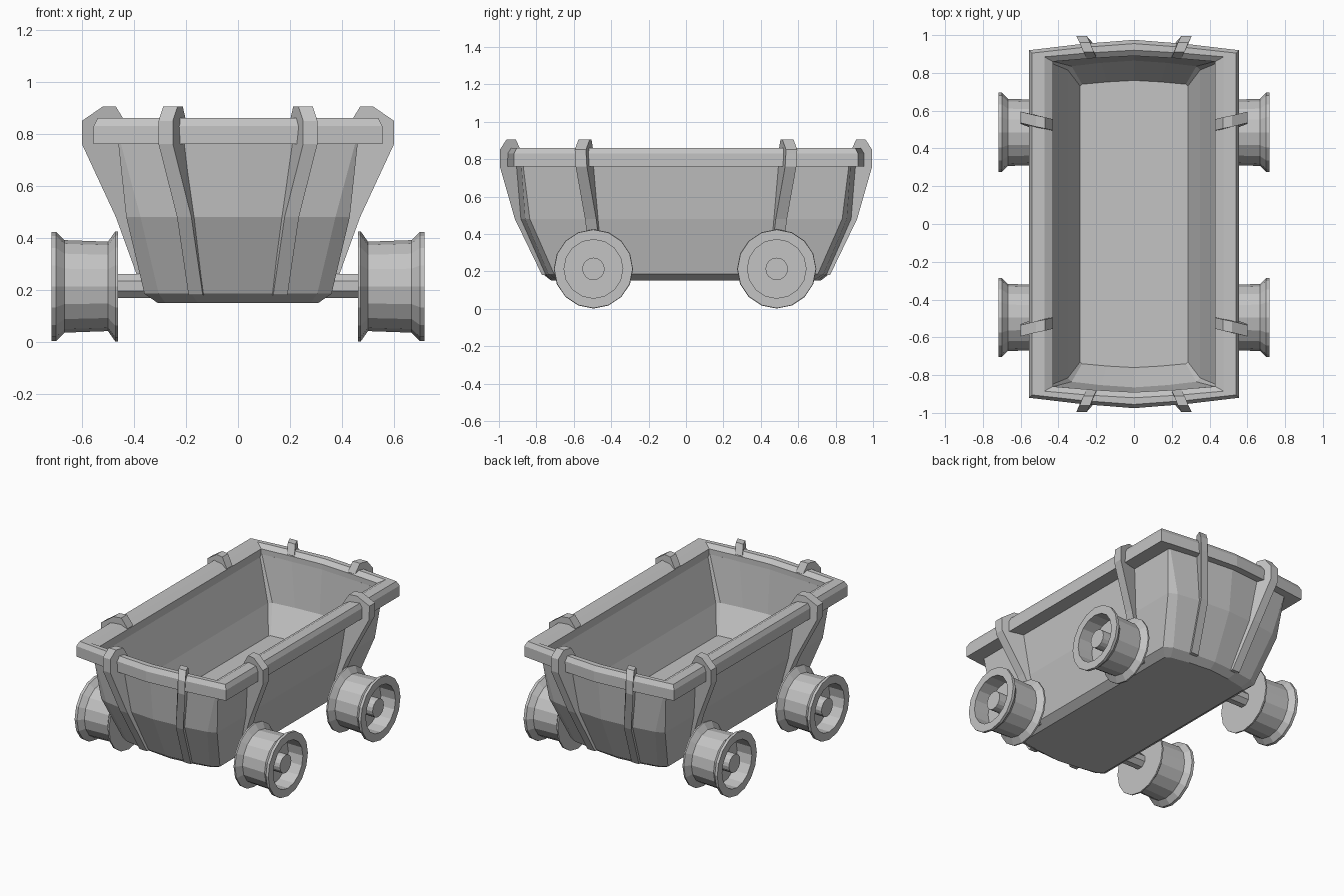
import bpy
import bmesh
from math import cos, sin, tau

if "Cube" in bpy.data.objects:
    bpy.data.objects.remove(bpy.data.objects["Cube"], do_unlink=True)

GREY = (0.55, 0.55, 0.55, 1)
mat = bpy.data.materials.new("plain_grey")
mat.use_nodes = True
mat.diffuse_color = GREY
mat.node_tree.nodes["Principled BSDF"].inputs["Base Color"].default_value = GREY


def loft(name, rings, closed=False):
    """Bridge rings of equal length; cap both ends or join last to first."""
    bm = bmesh.new()
    loops = [[bm.verts.new(p) for p in ring] for ring in rings]
    pairs = list(zip(loops, loops[1:]))
    if closed:
        pairs.append((loops[-1], loops[0]))
    else:
        bm.faces.new(loops[0])
        bm.faces.new(loops[-1])
    n = len(loops[0])
    for a, b in pairs:
        for i in range(n):
            j = (i + 1) % n
            bm.faces.new((a[i], a[j], b[j], b[i]))
    bmesh.ops.recalc_face_normals(bm, faces=bm.faces)
    mesh = bpy.data.meshes.new(name)
    bm.to_mesh(mesh)
    bm.free()
    mesh.materials.append(mat)
    obj = bpy.data.objects.new(name, mesh)
    bpy.context.collection.objects.link(obj)
    return obj


def plan(x, y_corner, y_mid, z, cx=0, cy=0):
    """Outline with bowed ends and optionally cut corners."""
    bow = y_corner + (y_mid - y_corner) * 0.6
    quarter = [(x, y_corner - cy)] + ([(x - cx, y_corner)] if cx else [])
    quarter += [(x * 0.5, bow)]
    half = quarter + [(0, y_mid)] + [(-a, b) for a, b in reversed(quarter)]
    return [(a, b, z) for a, b in half] + [(-a, -b, z) for a, b in half]


# Hollow tub: underside, outer walls, inner walls, raised floor
loft("tub", [
    plan(0.31, 0.68, 0.72, 0.15, 0.03, 0.02),
    plan(0.36, 0.735, 0.765, 0.185, 0.055, 0.03),
    plan(0.43, 0.86, 0.90, 0.48, 0.055, 0.025),
    plan(0.46, 0.88, 0.93, 0.76, 0.01, 0.01),
    plan(0.46, 0.88, 0.93, 0.80, 0.01, 0.01),
    plan(0.435, 0.86, 0.89, 0.80, 0.01, 0.01),
    plan(0.35, 0.835, 0.865, 0.51, 0.02, 0.02),
    plan(0.285, 0.74, 0.76, 0.34, 0.01, 0.01),
])

# Rim frame around the top edge
loft("rim", [
    plan(0.555, 0.92, 0.975, 0.76),
    plan(0.555, 0.92, 0.975, 0.83),
    plan(0.54, 0.905, 0.955, 0.86),
    plan(0.475, 0.885, 0.92, 0.86),
    plan(0.43, 0.86, 0.89, 0.835),
    plan(0.43, 0.86, 0.89, 0.76),
], closed=True)

# Ribs hooked over the rim: profile is (outward, height, sideways)
SIDE = [(0.60, 0.76, 0.56), (0.60, 0.85, 0.565), (0.52, 0.905, 0.545),
        (0.47, 0.905, 0.535), (0.43, 0.84, 0.525), (0.44, 0.76, 0.52),
        (0.41, 0.48, 0.495), (0.34, 0.19, 0.47), (0.365, 0.19, 0.475),
        (0.47, 0.48, 0.51)]
END = [(0.995, 0.76, 0.278), (0.995, 0.85, 0.278), (0.96, 0.905, 0.26),
       (0.91, 0.905, 0.24), (0.88, 0.84, 0.225), (0.895, 0.76, 0.23),
       (0.87, 0.48, 0.19), (0.745, 0.18, 0.158), (0.77, 0.18, 0.163),
       (0.915, 0.48, 0.207)]


def rib(name, profile, place, width):
    loft(name, [[place(r, t + side, z) for r, z, t in profile]
                for side in (-width / 2, width / 2)])


for sx, left in ((1, "left"), (-1, "right")):
    for sy, front in ((-1, "front"), (1, "back")):
        rib(f"side_rib_{front}_{left}", SIDE,
            lambda r, t, z: (sx * r, sy * t, z), 0.06)
        rib(f"end_rib_{front}_{left}", END,
            lambda r, t, z: (sx * t, sy * r, z), 0.055)

# Flanged wheels, dished outside with a hub: profile is (x, radius)
WHEEL = [(0.462, 0.212), (0.472, 0.212), (0.50, 0.172), (0.668, 0.178),
         (0.70, 0.21), (0.718, 0.21), (0.718, 0.157),
         (0.61, 0.157), (0.61, 0.06), (0.70, 0.06)]
AXLE = [(0.31, 0.05), (0.48, 0.05)]


def lathe(name, profile, sides, phase, sx, y, z):
    rings = []
    for x, r in profile:
        angles = [tau * (i + phase) / sides for i in range(sides)]
        rings.append([(sx * x, y + r * cos(a), z + r * sin(a)) for a in angles])
    loft(name, rings)


for sx, left in ((1, "left"), (-1, "right")):
    for y, front in ((-0.495, "front"), (0.485, "back")):
        lathe(f"wheel_{front}_{left}", WHEEL, 16, 0, sx, y, 0.213)
        lathe(f"axle_{front}_{left}", AXLE, 8, 0.5, sx, y, 0.215)
